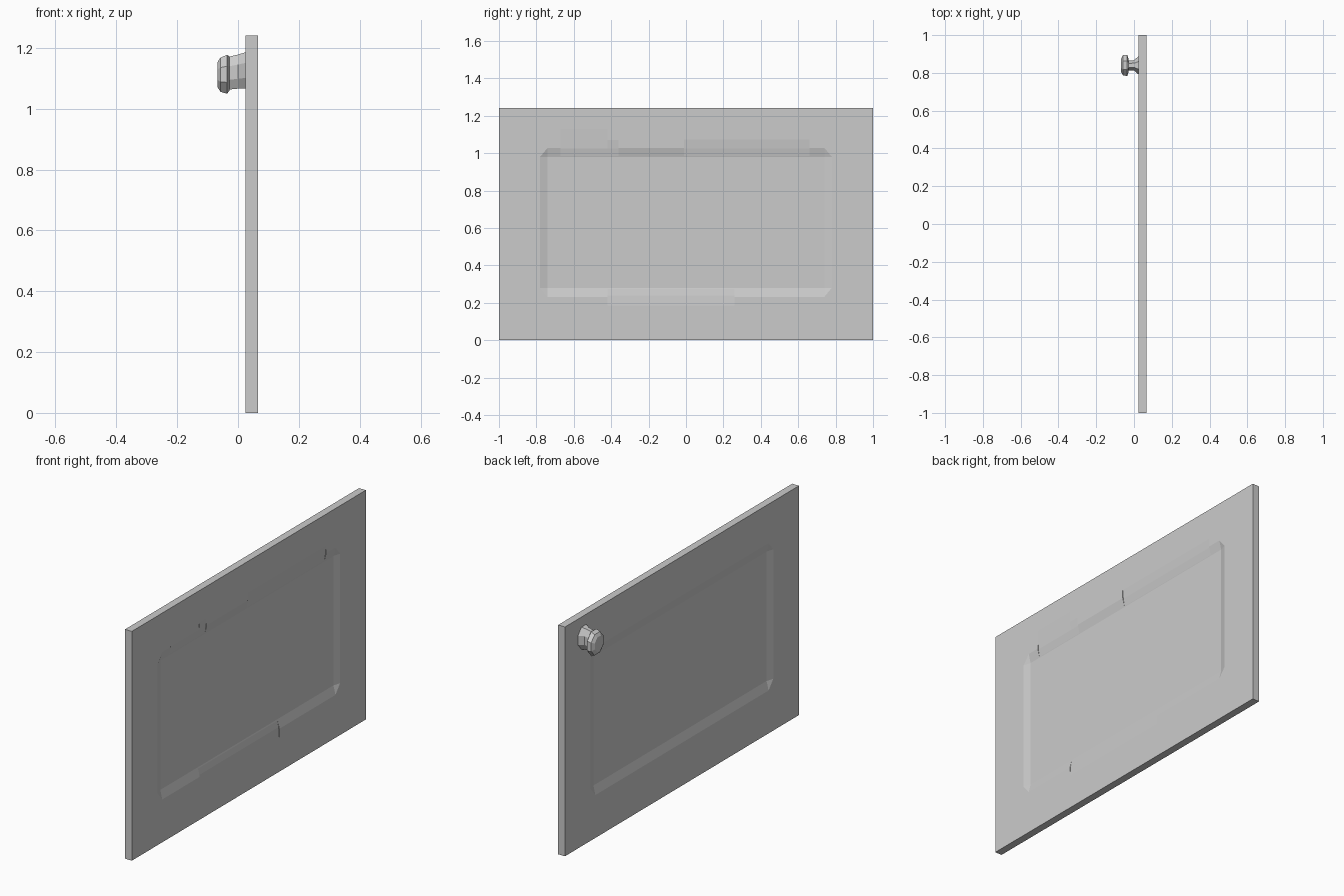
import bpy, bmesh
from math import cos, sin, pi

if "Cube" in bpy.data.objects:
    bpy.data.objects.remove(bpy.data.objects["Cube"])

BACK, FRONT = 0.024, 0.065      # panel faces in x
DEPTH = 0.012                   # recess depth per side


def make_object(name, bm):
    bmesh.ops.recalc_face_normals(bm, faces=bm.faces)
    mesh = bpy.data.meshes.new(name)
    bm.to_mesh(mesh)
    bm.free()
    obj = bpy.data.objects.new(name, mesh)
    bpy.context.collection.objects.link(obj)
    return obj


def hull(name, points):
    bm = bmesh.new()
    for p in points:
        bm.verts.new(p)
    res = bmesh.ops.convex_hull(bm, input=bm.verts)
    junk = [v for v in res["geom_interior"] if isinstance(v, bmesh.types.BMVert)]
    if junk:
        bmesh.ops.delete(bm, geom=junk, context='VERTS')
    return make_object(name, bm)


def cut(target, cutter):
    mod = target.modifiers.new(cutter.name, 'BOOLEAN')
    mod.operation = 'DIFFERENCE'
    mod.solver = 'EXACT'
    mod.object = cutter
    cutter.hide_render = True
    cutter.hide_viewport = True


# Main slab
panel = hull("door_panel", [(x, y, z) for x in (BACK, FRONT)
                            for y in (-1, 1) for z in (0, 1.24)])

# Bevelled recess with clipped corners on both faces
Y0, Y1, Z0, Z1, W = -0.74, 0.74, 0.28, 0.98, 0.04
for side, surf, s in (("front", FRONT, 1), ("back", BACK, -1)):
    floor = [(surf - s * DEPTH, y, z) for y in (Y0, Y1) for z in (Z0, Z1)]
    rim = []
    for x, w in ((surf, W), (surf + s * 0.01, W)):
        for y, sy in ((Y0, -1), (Y1, 1)):
            for z, sz in ((Z0, -1), (Z1, 1)):
                rim += [(x, y + sy * w, z), (x, y, z + sz * (w + 0.008))]
    cut(panel, hull(side + "_recess_cutter", floor + rim))


# Shallow wider slopes worn into the front rim
def worn_slope(name, ya, yb, z_in, z_out):
    z_mid = z_in + (0.045 if z_out > z_in else -0.04)
    profile = [(FRONT - DEPTH + 0.0004, z_in), (FRONT - 0.004, z_mid),
               (FRONT, z_out), (FRONT + 0.01, z_out), (FRONT + 0.01, z_in)]
    bm = bmesh.new()
    face = bm.faces.new([bm.verts.new((x, ya, z)) for x, z in profile])
    ext = bmesh.ops.extrude_face_region(bm, geom=[face])
    bmesh.ops.translate(bm, vec=(0, yb - ya, 0),
                        verts=[v for v in ext["geom"] if isinstance(v, bmesh.types.BMVert)])
    cut(panel, make_object(name, bm))


worn_slope("upper_wear_wide", -0.67, -0.42, Z1, 1.13)
worn_slope("upper_wear_small", -0.421, -0.36, Z1, 1.07)
worn_slope("upper_wear_long", -0.01, 0.66, Z1, 1.072)
worn_slope("lower_wear", -0.42, 0.26, Z0, 0.185)

# Apply the cuts and discard the helpers
bpy.context.view_layer.update()
graph = bpy.context.evaluated_depsgraph_get()
result = bpy.data.meshes.new_from_object(panel.evaluated_get(graph))
cutters = [m.object for m in panel.modifiers]
panel.modifiers.clear()
panel.data = result
for c in cutters:
    bpy.data.objects.remove(c)


# Faceted knob lofted along x: (x, half width, half height, centre z)
def loft(name, sections, yc, sides=8):
    bm = bmesh.new()
    rings = []
    for x, ry, rz, zc in sections:
        k = 1 / cos(pi / sides)
        rings.append([bm.verts.new((x, yc + ry * k * cos(2 * pi * (i + .5) / sides),
                                    zc + rz * k * sin(2 * pi * (i + .5) / sides)))
                      for i in range(sides)])
    for a, b in zip(rings, rings[1:]):
        for i in range(sides):
            j = (i + 1) % sides
            bm.faces.new((a[i], a[j], b[j], b[i]))
    bm.faces.new(rings[0])
    bm.faces.new(rings[-1])
    return make_object(name, bm)


loft("knob_head", [(-0.068, 0.036, 0.040, 1.112), (-0.058, 0.054, 0.056, 1.112),
                   (-0.036, 0.056, 0.064, 1.113), (-0.028, 0.032, 0.056, 1.116)], 0.84)
loft("knob_stem", [(-0.030, 0.026, 0.054, 1.117), (0.000, 0.027, 0.056, 1.122),
                   (0.026, 0.050, 0.060, 1.126)], 0.84)
